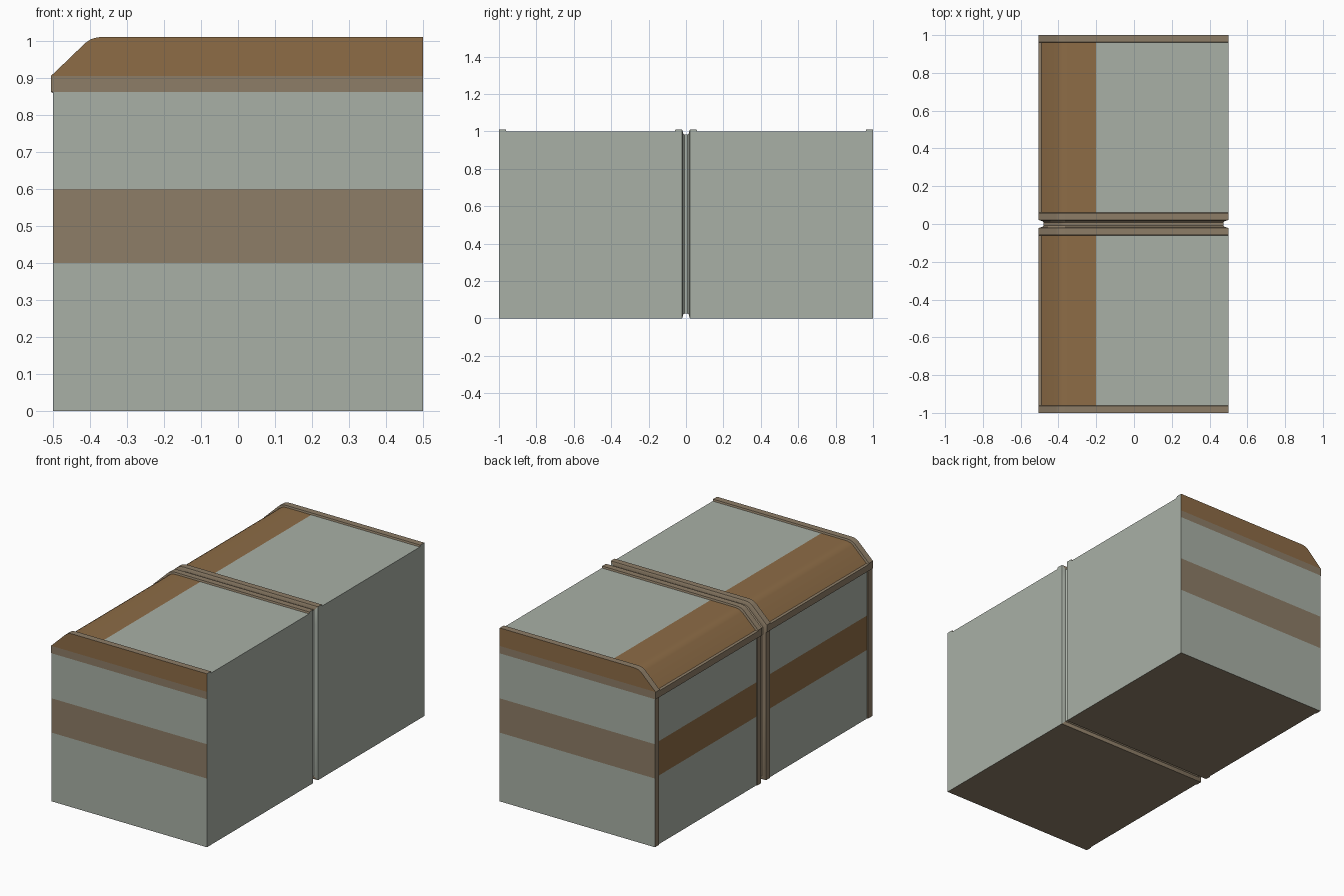
import bpy, bmesh, math

if "Cube" in bpy.data.objects:
    bpy.data.objects.remove(bpy.data.objects["Cube"])


def material(name, hexcode):
    m = bpy.data.materials.new(name)
    ch = [int(hexcode[i:i + 2], 16) / 255 for i in (0, 2, 4)]
    m.diffuse_color = [((c + 0.055) / 1.055) ** 2.4 if c > 0.04 else c / 12.92 for c in ch] + [1]
    m.use_nodes = True
    m.node_tree.nodes["Principled BSDF"].inputs["Base Color"].default_value = m.diffuse_color
    return m


GREY, TAUPE, BROWN = 0, 1, 2
mats = [material("grey green", "A9B0A6"), material("taupe", "8D7D67"),
        material("warm brown", "8D6C46")]

# cross-sections (x, z): raised rim, and the panel sunk between rims
rim = [(0.5, 0), (0.5, 1.01), (-0.36, 1.01), (-0.38, 1.009), (-0.397, 1.004), (-0.412, 0.994),
       (-0.495, 0.914), (-0.505, 0.905), (-0.505, 0.862), (-0.5, 0.862), (-0.5, 0)]
panel = [(0.5, 0), (0.5, 1.0), (-0.35, 1.0), (-0.37, 0.999), (-0.388, 0.994), (-0.403, 0.985),
         (-0.49, 0.902), (-0.505, 0.9), (-0.505, 0.862), (-0.495, 0.862), (-0.495, 0)]


def inset(d):
    return [(x * (1 - 2 * d), z * (1 - 2 * d) + d) for x, z in rim]


# stations along y from the outer end to the middle groove, then mirrored
half = [(1.0, rim), (0.963, rim), (0.96, panel), (0.06, panel), (0.057, rim), (0.022, rim),
        (0.018, inset(0.007)), (0.016, inset(0.02)), (0.008, inset(0.026))]
stations = [(-y, p) for y, p in half] + half[::-1]

bm = bmesh.new()
rings = [[bm.verts.new((x, y, z)) for x, z in p] for y, p in stations]
n = len(rim)
for a, b in zip(rings, rings[1:]):
    for i in range(n):
        j = (i + 1) % n
        bm.faces.new((a[i], a[j], b[j], b[i]))
bm.faces.new(rings[0])
bm.faces.new(rings[-1])
bmesh.ops.recalc_face_normals(bm, faces=bm.faces)

# cut lines for the painted bands
cuts = [((0, 0, z), (0, 0, 1)) for z in (0.4, 0.6, 0.862, 0.905)] + [((-0.2, 0, 0), (1, 0, 0))]
for co, no in cuts:
    bmesh.ops.bisect_plane(bm, geom=bm.verts[:] + bm.edges[:] + bm.faces[:],
                           plane_co=co, plane_no=no, dist=1e-5)


def colour(f):
    c, d = f.calc_center_median(), f.normal
    y = abs(c.y)
    if abs(d.y) > 0.9 and y > 0.99:                  # banded end faces
        if c.z > 0.905:
            return BROWN
        return TAUPE if c.z > 0.862 or 0.4 < c.z < 0.6 else GREY
    if d.x > 0.3 or (c.x > 0.47 and abs(d.z) < 0.3 and y < 0.03):
        return GREY                                  # plain right side
    if d.z < -0.5 or not 0.06 < y < 0.96:
        return TAUPE                                 # underside, rims, groove
    if d.x < -0.9:                                   # left side
        if c.z > 0.862:
            return TAUPE
        return BROWN if 0.4 < c.z < 0.6 else GREY
    if c.z < 0.905 and d.z > 0.9:
        return TAUPE                                 # ledge under the slope
    return BROWN if c.x < -0.2 else GREY             # top and slope


for f in bm.faces:
    f.material_index = colour(f)

me = bpy.data.meshes.new("double_block")
bm.to_mesh(me)
bm.free()
for m in mats:
    me.materials.append(m)
ob = bpy.data.objects.new("double_block", me)
bpy.context.collection.objects.link(ob)
bpy.context.view_layer.objects.active = ob
ob.select_set(True)
bpy.ops.object.shade_smooth_by_angle(angle=math.radians(30))
